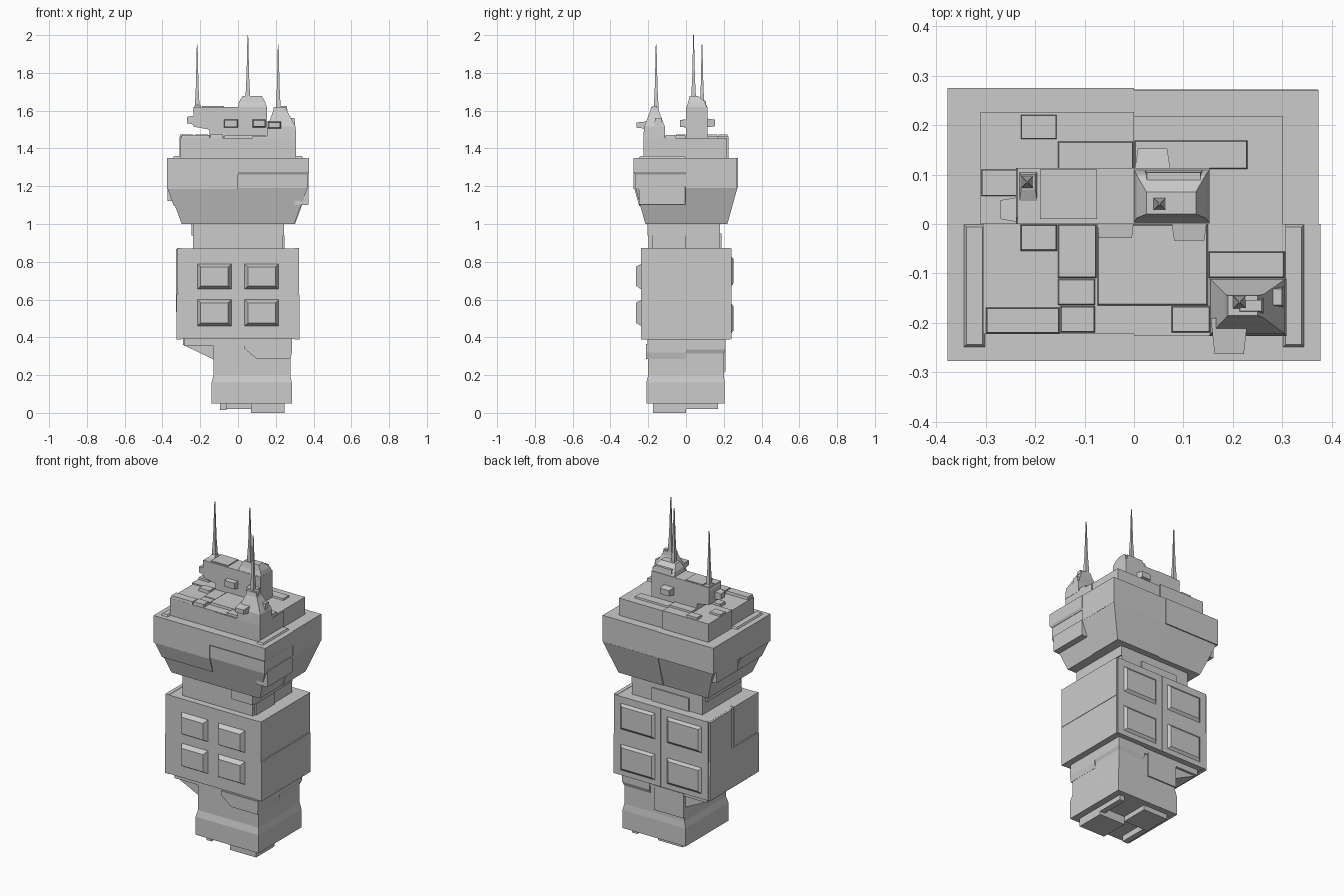
import bpy

def mesh(name, verts, faces):
    me = bpy.data.meshes.new(name)
    me.from_pydata(verts, [], faces)
    me.update()
    ob = bpy.data.objects.new(name, me)
    bpy.context.collection.objects.link(ob)
    return ob

def loft(name, *levels):
    """Stack of rectangles (x0, x1, y0, y1, z) joined into a closed solid."""
    v, f = [], [(3, 2, 1, 0)]
    for x0, x1, y0, y1, z in levels:
        v += [(x0, y0, z), (x1, y0, z), (x1, y1, z), (x0, y1, z)]
    for k in range(len(levels) - 1):
        b = 4 * k
        f += [(b + i, b + (i + 1) % 4, b + 4 + (i + 1) % 4, b + 4 + i) for i in range(4)]
    n = len(v)
    f.append((n - 4, n - 3, n - 2, n - 1))
    return mesh(name, v, f)

def box(name, x0, x1, y0, y1, z0, z1, c=0.0):
    return loft(name, (x0, x1, y0, y1, z0), (x0 + c, x1 - c, y0 + c, y1 - c, z1))

def prism(name, pts, y0, y1):
    """Profile in x, z (counter-clockwise from the front) extruded along y."""
    n = len(pts)
    v = [(x, y, z) for y in (y0, y1) for x, z in pts]
    f = [tuple(range(n)), tuple(reversed(range(n, 2 * n)))]
    f += [((i + 1) % n, i, n + i, n + (i + 1) % n) for i in range(n)]
    return mesh(name, v, f)

def wall_panel(name, axis, sign, base, out, a0, a1, z0, z1, c=0.0):
    """Bevelled panel standing out of a wall; axis is the wall normal (x or y)."""
    ring = lambda d, i: [(a0 + i, z0 + i, d), (a1 - i, z0 + i, d), (a1 - i, z1 - i, d), (a0 + i, z1 - i, d)]
    pts = ring(base * sign, 0) + ring((base + out) * sign, c)
    v = [(d, a, z) if axis == 'x' else (a, d, z) for a, z, d in pts]
    f = [(3, 2, 1, 0), (4, 5, 6, 7)] + [(i, (i + 1) % 4, 4 + (i + 1) % 4, 4 + i) for i in range(4)]
    if (axis == 'x') != (sign > 0):
        f = [tuple(reversed(q)) for q in f]
    return mesh(name, v, f)

def spire(name, x, y, z0, z1, r=0.013):
    return loft(name, (x - r, x + r, y - r, y + r, z0),
                (x - .007, x + .007, y - .007, y + .007, z0 + .12),
                (x - .002, x + .002, y - .002, y + .002, z1))

# Foot plates under the base
box("foot_front", .07, .245, -.175, 0, 0, .055)
box("foot_rear", -.095, .07, 0, .17, .02, .055)
box("foot_left", -.095, -.06, -.17, 0, .015, .055)
box("foot_right", .21, .245, 0, .17, .02, .055)

# Lower block, with a waist and offset to the right
loft("lower_block", (-.14, .285, -.21, .205, .05), (-.14, .285, -.21, .205, .16),
     (-.13, .277, -.2, .2, .2), (-.13, .277, -.2, .2, .39))
prism("left_overhang", [(-.13, .283), (-.1, .283), (-.1, .39), (-.29, .39), (-.29, .36)], -.19, .19)
prism("lower_front_panel", [(.1, .285), (.278, .285), (.285, .32), (.285, .365), (.035, .365), (.035, .34)], -.212, 0)
box("lower_collar", -.285, .285, -.205, .205, .355, .39)
loft("lower_rear_bump", (.1, .275, 0, .2, .31), (.1, .285, 0, .21, .335), (.1, .285, 0, .21, .39))
wall_panel("lower_rear_panel", 'y', 1, .19, .018, -.13, .07, .22, .37)

# Main body with side cladding
box("main_body", -.318, .318, -.238, .235, .39, .87)
for s, side in ((-1, "left"), (1, "right")):
    wall_panel(side + "_lower_cladding", 'x', s, .3, .025, -.238, .235, .388, .628)
wall_panel("right_upper_cladding", 'x', 1, .3, .023, -.238, .235, .632, .872)
wall_panel("left_front_cladding", 'x', -1, .3, .023, -.238, -.002, .632, .872)
wall_panel("left_rear_cladding", 'x', -1, .3, .028, .02, .235, .53, .872, .004)

# Windows: four raised blocks in front, four wider ones behind
for s in (-1, 1):
    for z0, z1 in ((.46, .6), (.655, .79)):
        a0, a1 = sorted((s * .035, s * .215))
        wall_panel("front_window", 'y', -1, .237, .028, a0, a1, z0, z1, .017)
    a0, a1 = sorted((s * .004, s * .318))
    wall_panel("rear_cladding", 'y', 1, .22, .02, a0, a1, .39, .87)
    for z0, z1 in ((.42, .58), (.67, .83)):
        a0, a1 = sorted((s * .04, s * .275))
        wall_panel("rear_window", 'y', 1, .239, .013, a0, a1, z0, z1, .016)

# Neck
box("neck", -.237, .237, -.198, .18, .87, 1.0)
box("neck_right_panel", .1, .247, -.18, 0, .87, .94)
box("neck_right_upper", .1, .243, -.205, .18, .94, 1.0)
box("neck_left_panel", -.247, -.1, -.18, .15, .94, 1.0)
box("neck_rear_panel", -.15, .1, 0, .188, .87, .95)

# Head: flared underside and vertical band
loft("head", (-.298, .298, -.215, .213, 1.0), (-.368, .368, -.268, .268, 1.19), (-.368, .368, -.268, .268, 1.348))
box("head_band_front_left", -.377, 0, -.277, 0, 1.185, 1.35)
box("head_band_rear_left", -.377, 0, 0, .275, 1.19, 1.35)
box("head_band_rear_right", 0, .373, 0, .271, 1.19, 1.35)
loft("head_band_front_right", (0, .37, -.27, 0, 1.262), (0, .377, -.277, 0, 1.275), (0, .377, -.277, 0, 1.35))

def flare_panel(name, sx, sy, z0, z1, d, ax, ay):
    """Thin layer over one quarter of the flare, kept to fractions ax, ay of its width."""
    rows = []
    for z in (z0, z1):
        t = (z - 1.0) / .19
        hx, hy = (.298 + .07 * t) * ax + d, (.215 + .053 * t) * ay + d
        x, y = sorted((0, sx * hx)), sorted((0, sy * hy))
        rows.append((*x, *y, z))
    return loft(name, *rows)

flare_panel("flare_front_left", -1, -1, 1.095, 1.19, .006, 1, 1)
flare_panel("flare_rear_right", 1, 1, 1.0, 1.19, .004, 1, 1)
wall_panel("head_right_panel", 'x', 1, .3, .073, -.25, -.002, 1.1, 1.2, .002)
wall_panel("head_left_panel", 'x', -1, .3, .073, .03, .24, 1.12, 1.2, .002)

# Upper deck and low ridges on the head's shoulders
box("upper_deck", -.305, .3, -.222, .218, 1.348, 1.455)
box("deck_rear_left", -.31, 0, 0, .226, 1.348, 1.462)
box("deck_front_right", 0, .307, -.225, 0, 1.348, 1.452)
for s in (-1, 1):
    box("shoulder_ridge", min(s * .3, s * .345), max(s * .3, s * .345), -.25, 0, 1.348, 1.36, .006)

# Roof plates: x0, x1, y0, y1, height
plates = [(-.23, -.155, .17, .222, .018), (-.155, 0, .11, .168, .016), (0, .23, .11, .17, .008),
          (-.31, -.235, .055, .112, .016), (-.23, -.155, -.055, 0, .016), (-.155, -.075, -.11, 0, .008),
          (-.075, .15, -.165, 0, .012), (-.3, -.15, -.222, -.168, .014), (-.15, -.078, -.22, -.165, .016),
          (-.155, -.078, -.165, -.11, .006), (.15, .305, -.11, -.055, .014), (.075, .155, -.22, -.165, .009)]
for x0, x1, y0, y1, h in plates:
    box("roof_plate", x0, x1, y0, y1, 1.45, 1.457 + h, .003)

# Roof house with overhanging left end
prism("roof_house", [(-.152, 1.45), (.153, 1.45), (.153, 1.62), (-.235, 1.62), (-.235, 1.515), (-.152, 1.5)], 0, .113)
box("house_roof_step", -.19, -.075, .01, .11, 1.61, 1.626)
loft("left_spire_base", (-.238, -.187, 0, .113, 1.6), (-.228, -.2, .07, .1, 1.63))
loft("centre_cap", (0, .153, .002, .11, 1.618), (.005, .145, .012, .1, 1.645), (.025, .125, .02, .065, 1.678))
box("cap_rear_ledge", .02, .14, .075, .11, 1.61, 1.655, .006)
wall_panel("house_front_box", 'y', -1, -.01, .043, .075, .148, 1.51, 1.555, .006)
wall_panel("house_front_hatch", 'y', -1, -.01, .038, -.075, 0, 1.51, 1.555, .004)
wall_panel("house_rear_box", 'y', 1, .1, .053, 0, .075, 1.51, 1.56, .008)
wall_panel("house_left_box", 'x', -1, .225, .045, .002, .056, 1.525, 1.575, .008)

# Right turret
loft("right_turret", (.152, .308, -.226, -.11, 1.45), (.155, .305, -.222, -.112, 1.515),
     (.185, .262, -.19, -.142, 1.595), (.19, .25, -.185, -.145, 1.62))
wall_panel("turret_front_box", 'y', -1, .19, .073, .155, .23, 1.502, 1.545, .008)
box("turret_side_box", .25, .305, -.17, -.125, 1.5, 1.56, .006)
box("turret_top_lip", .21, .262, -.18, -.15, 1.6, 1.625, .004)

# Antenna spires
spire("left_spire", -.216, .085, 1.61, 1.95)
spire("centre_spire", .052, .04, 1.66, 2.0)
spire("right_spire", .213, -.158, 1.61, 1.95)
